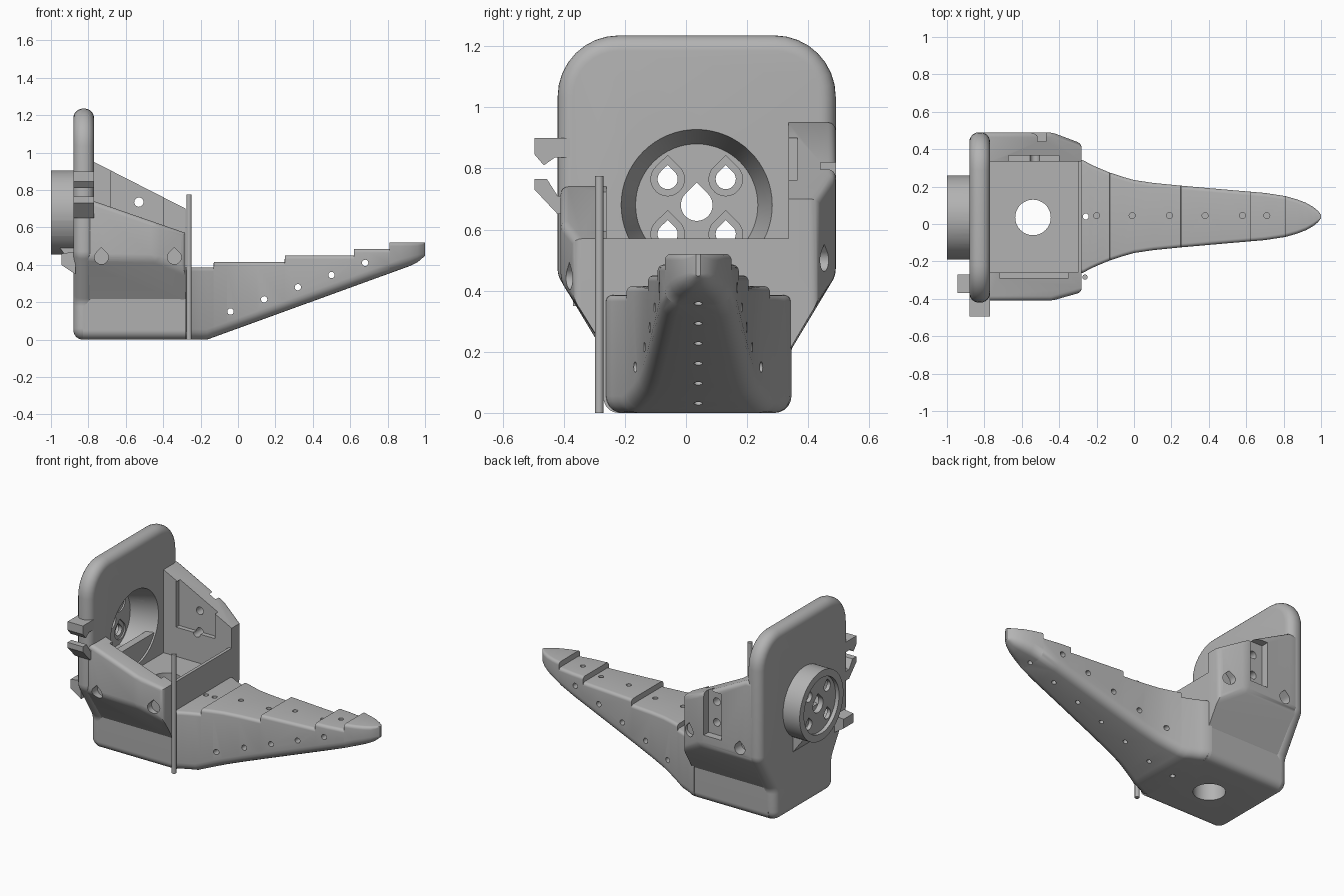
import bpy, bmesh, math
from mathutils import Vector, Matrix

cube = bpy.data.objects.get("Cube")
if cube:
    bpy.data.objects.remove(cube, do_unlink=True)

grey = bpy.data.materials.new("plain grey")
grey.use_nodes = True
grey.diffuse_color = (0.45, 0.45, 0.45, 1)
grey.node_tree.nodes["Principled BSDF"].inputs["Base Color"].default_value = (0.45, 0.45, 0.45, 1)
CY = 0.035  # centre line of the part in y


def finish(name, bm):
    bmesh.ops.recalc_face_normals(bm, faces=bm.faces)
    me = bpy.data.meshes.new(name)
    bm.to_mesh(me)
    bm.free()
    me.materials.append(grey)
    ob = bpy.data.objects.new(name, me)
    bpy.context.collection.objects.link(ob)
    return ob


def prism_mesh(pts, axis, a, b):
    """Outline in the two other axes, extruded along axis from a to b."""
    place = {"x": lambda p, t: (t, p[0], p[1]),
             "y": lambda p, t: (p[0], t, p[1]),
             "z": lambda p, t: (p[0], p[1], t)}[axis]
    bm = bmesh.new()
    rings = [[bm.verts.new(place(p, t)) for p in pts] for t in (a, b)]
    for r in rings:
        bm.faces.new(r)
    n = len(pts)
    for i in range(n):
        j = (i + 1) % n
        bm.faces.new((rings[0][i], rings[0][j], rings[1][j], rings[1][i]))
    bmesh.ops.recalc_face_normals(bm, faces=bm.faces)
    return bm


def prism(name, pts, axis, a, b):
    return finish(name, prism_mesh(pts, axis, a, b))


def box(name, x0, x1, y0, y1, z0, z1):
    return prism(name, [(x0, y0), (x1, y0), (x1, y1), (x0, y1)], "z", z0, z1)


def rounded(corners, seg=8):
    """Polygon from (u, v, radius) corners."""
    out, n = [], len(corners)
    for i, (u, v, r) in enumerate(corners):
        p = Vector((u, v))
        d0 = (Vector(corners[i - 1][:2]) - p).normalized()
        d1 = (Vector(corners[(i + 1) % n][:2]) - p).normalized()
        if r == 0:
            out.append(p)
            continue
        t = r / math.tan(d0.angle(d1) / 2)
        c = p + (d0 + d1).normalized() * (r / math.sin(d0.angle(d1) / 2))
        s, e = p + d0 * t - c, p + d1 * t - c
        turn = math.atan2(s.x * e.y - s.y * e.x, s.dot(e))
        for k in range(seg + 1):
            q = turn * k / seg
            out.append(c + Vector((s.x * math.cos(q) - s.y * math.sin(q),
                                   s.x * math.sin(q) + s.y * math.cos(q))))
    return out


def circle(u, v, r, n=32):
    return [(u + r * math.cos(math.tau * i / n), v + r * math.sin(math.tau * i / n)) for i in range(n)]


def drop(u, v, r, n=20):
    """Teardrop with its point upward."""
    arc = [math.radians(135 + 270 * i / n) for i in range(n + 1)]
    return [(u + r * math.cos(a), v + r * math.sin(a)) for a in arc] + [(u, v + r * 1.41)]


def rod(name, p, q, r1, r2=None, n=16):
    p, q = Vector(p), Vector(q)
    bm = bmesh.new()
    bmesh.ops.create_cone(bm, cap_ends=True, segments=n, radius1=r1,
                          radius2=r1 if r2 is None else r2, depth=(q - p).length)
    m = Matrix.Translation((p + q) / 2) @ Vector((0, 0, 1)).rotation_difference(q - p).to_matrix().to_4x4()
    bmesh.ops.transform(bm, matrix=m, verts=bm.verts)
    return finish(name, bm)


def cut(cutter, *targets):
    for ob in targets:
        mod = ob.modifiers.new("cut", "BOOLEAN")
        mod.operation, mod.solver, mod.object = "DIFFERENCE", "EXACT", cutter
        bpy.context.view_layer.objects.active = ob
        bpy.ops.object.modifier_apply(modifier=mod.name)
    bpy.data.objects.remove(cutter, do_unlink=True)


def bevel(bm, edges, width, seg):
    bmesh.ops.bevel(bm, geom=edges, offset=width, segments=seg, profile=0.5,
                    affect="EDGES", clamp_overlap=False)


# Upright plate with a fully rounded rim
outline = rounded([(-.27, 0, .06), (.34, 0, .06), (.34, .2, .08), (.49, .45, .08),
                   (.49, 1.235, .2), (-.42, 1.235, .2), (-.42, .45, .08), (-.27, .2, .08)])
bm = prism_mesh(outline, "x", -.88, -.77)
bevel(bm, [e for e in bm.edges if abs(e.verts[0].co.x - e.verts[1].co.x) < .001], .05, 6)
plate = finish("back_plate", bm)

# Base block with an open cavity and a round drain hole
base = prism("base_block", rounded([(-.27, 0, .05), (.34, 0, .05), (.34, .57, 0), (-.27, .57, 0)]),
             "x", -.83, -.28)
cut(box("cavity", -.78, -.30, -.26, .335, .41, .7), base)
cut(prism("drain", circle(-.54, CY, .095, 48), "z", -.1, .8), base)


# Side pods: sloping top, chamfered underside and front corner
def pod(name, side, inner, outer, front_y, low, z_back, z_front):
    pts = [(-.83, .2), (-.28, .2), (-.28, z_front), (-.77, z_back), (-.83, z_back)]
    bm = prism_mesh(pts, "y", inner, outer)
    planes = [((0, inner, .2), (0, side * (low - .2), -abs(outer - inner))),
              ((-.44, outer, 0), (abs(outer - front_y), side * .16, 0))]
    for co, no in planes:
        geom = bm.verts[:] + bm.edges[:] + bm.faces[:]
        res = bmesh.ops.bisect_plane(bm, geom=geom, plane_co=co, plane_no=no, clear_outer=True)
        rim = [g for g in res["geom_cut"] if isinstance(g, bmesh.types.BMEdge)]
        bmesh.ops.holes_fill(bm, edges=rim, sides=0)
    bmesh.ops.remove_doubles(bm, verts=bm.verts, dist=.0005)
    bmesh.ops.recalc_face_normals(bm, faces=bm.faces)
    bevel(bm, [e for e in bm.edges if all(abs(v.co.y - inner) > .01 for v in e.verts)
               and e.calc_face_angle(0) > .1], .025, 4)
    return finish(name, bm)


right_pod = pod("right_pod", -1, -.26, -.41, -.365, .43, .74, .57)
left_pod = pod("left_pod", 1, .335, .49, .43, .45, .95, .70)

# Screw pockets in both pods
for x in (-.73, -.34):
    cut(prism("pocket", drop(x, .44, .037), "y", -.5, -.35), right_pod)
    cut(prism("pocket", drop(x, .5, .037), "y", .42, .6), left_pod)

# Slots and holes of the taller left pod, slot of the right pod
cut(box("outer_slot", -.60, -.47, .44, .6, .52, .82), left_pod)
cut(box("inner_slot", -.68, -.40, .3, .365, .6, .9), left_pod)
cut(box("inner_slot", -.72, -.35, -.29, -.2, .58, .9), right_pod)
for z in (.735, .6):
    cut(rod("pin_hole", (-.53, .2, z), (-.53, .6, z), .025), left_pod)

# Round motor mount behind the plate
mount = prism("motor_mount", circle(CY, .68, .225, 64), "x", -1, -.84)
cut(rod("front_recess", (-.94, CY, .68), (-.76, CY, .68), .20, .25, 64), plate, mount)
cut(prism("back_recess", circle(CY, .68, .18, 48), "x", -1.1, -.975), mount)
cut(prism("shaft_hole", drop(CY, .68, .052), "x", -1.1, -.8), mount)
for y in (CY - .095, CY + .095):
    for z in (.585, .765):
        cut(prism("screw_hole", drop(y, z, .033), "x", -1.1, -.8), mount)
        cut(prism("screw_sink", drop(y, z, .055), "x", -.95, -.8), mount)
prism("mount_support", [(-.96, .5), (-.87, .5), (-.87, .38)], "y", CY - .12, CY + .12)

# Cable clip on the plate edge and catch on its back
prism("upper_clip", [(-.38, .9), (-.495, .9), (-.495, .845), (-.465, .81), (-.43, .835), (-.38, .835)],
      "x", -.88, -.77)
prism("lower_clip", [(-.38, .71), (-.42, .71), (-.455, .765), (-.495, .765), (-.495, .73),
                     (-.42, .65), (-.38, .65)], "x", -.88, -.77)
prism("back_catch", [(-.87, .47), (-.945, .46), (-.945, .40), (-.87, .35)], "y", -.37, -.27)

# Slim upright pin beside the front wall
rod("upright_pin", (-.262, -.284, 0), (-.262, -.284, .775), .014)

# Tapering finger lofted from rounded sections, with a stepped top
widths = [(-.30, .305), (-.27, .30), (-.24, .283), (-.2, .264), (-.13, .235), (-.06, .212), (0, .195),
          (.1, .18), (.25, .165), (.5, .143), (.7, .126), (.81, .109), (.87, .092), (.92, .073),
          (.96, .05), (.985, .029), (1, .008)]
steps = [(-.13, .385), (.25, .415), (.62, .45), (.81, .485), (2, .52)]


def half_width(x):
    for (x0, w0), (x1, w1) in zip(widths, widths[1:]):
        if x <= x1:
            return w0 + (w1 - w0) * (x - x0) / (x1 - x0)
    return widths[-1][1]


def underside(x):
    return max(0, (x + .165) * .363) + max(0, x - .95) * .5


stations = [(x, next(z for s, z in steps if x < s)) for x, w in widths if x not in [s for s, z in steps]]
stations += [(-.165, .385)]
for (s, z0), (t, z1) in zip(steps, steps[1:]):
    stations += [(s - .0005, z0), (s + .0005, z1)]
bm = bmesh.new()
last = None
for x, top in sorted(stations):
    w, low = half_width(x), underside(x)
    r = min(.055, w * .8, (top - low) * .4)
    rt = min(.02, w * .5)
    sec = rounded([(CY + .005 - w, low, r), (CY + .005 + w, low, r),
                   (CY + .005 + w, top, rt), (CY + .005 - w, top, rt)], 5)
    ring = [bm.verts.new((x, p[0], p[1])) for p in sec]
    if last:
        for i in range(len(ring)):
            j = (i + 1) % len(ring)
            bm.faces.new((last[i], last[j], ring[j], ring[i]))
    else:
        bm.faces.new(ring)
    last = ring
bm.faces.new(last)
finger = finish("finger", bm)

# Cross holes, top holes and underside holes of the finger
for i in range(5):
    x, z = -.04 + .18 * i, .15 + .065 * i
    cut(rod("cross_hole", (x, -.4, z), (x, .5, z), .017), finger)
for x in (-.2, -.01, .19, .38, .58, .71):
    cut(rod("top_hole", (x, CY + .01, .3 if x < .4 else .42), (x, CY + .01, .7), .016), finger)
for i in range(6):
    x = -.08 + .18 * i
    z = underside(x)
    cut(rod("under_hole", (x + .02, CY + .005, z - .055), (x - .02, CY + .005, z + .055), .014), finger)
cut(rod("wall_hole", (-.258, CY + .005, -.1), (-.258, CY + .005, .8), .016), finger)

# Smooth round surfaces, crisp edges
for ob in [o for o in bpy.context.scene.objects if o.type == "MESH" and grey.name in o.data.materials]:
    bpy.ops.object.select_all(action="DESELECT")
    ob.select_set(True)
    bpy.context.view_layer.objects.active = ob
    bpy.ops.object.shade_smooth_by_angle(angle=math.radians(32))
